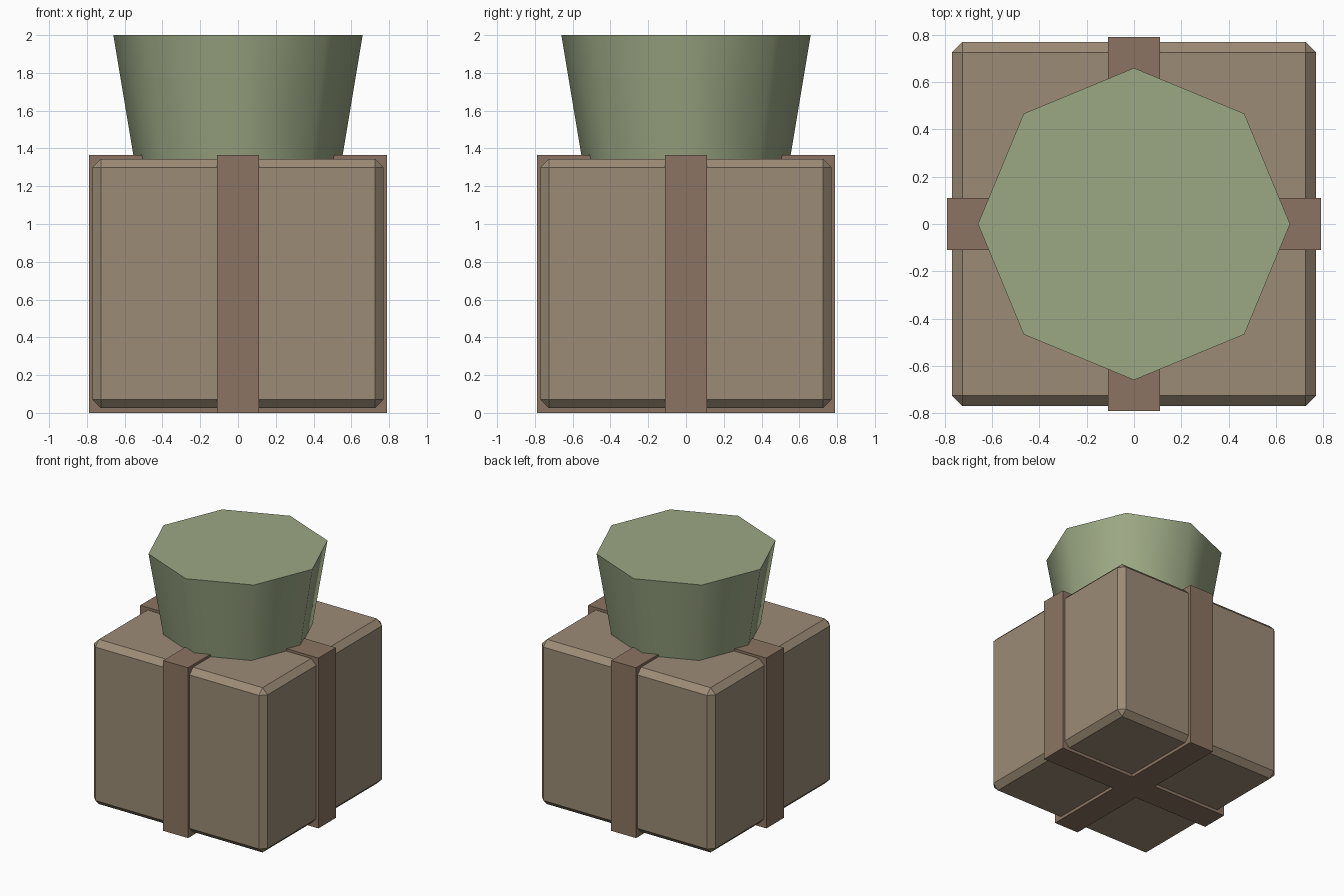
import bpy, bmesh, math
from mathutils import Matrix

if "Cube" in bpy.data.objects:
    bpy.data.objects.remove(bpy.data.objects["Cube"])


def material(name, color):
    m = bpy.data.materials.new(name)
    m.diffuse_color = (*color, 1)
    m.use_nodes = True
    m.node_tree.nodes["Principled BSDF"].inputs["Base Color"].default_value = m.diffuse_color
    return m


def finish(name, bm, mat):
    mesh = bpy.data.meshes.new(name)
    bm.to_mesh(mesh)
    bm.free()
    mesh.materials.append(mat)
    obj = bpy.data.objects.new(name, mesh)
    bpy.context.collection.objects.link(obj)
    return obj


def box(name, size, z, mat, chamfer=0):
    bm = bmesh.new()
    bmesh.ops.create_cube(bm, size=1, matrix=Matrix.Translation((0, 0, z)) @ Matrix.Diagonal((*size, 1)))
    if chamfer:
        bmesh.ops.bevel(bm, geom=bm.edges[:], offset=chamfer, segments=1,
                        affect='EDGES', profile=0.5)
    return finish(name, bm, mat)


wood = material("planter_brown", (0.33, 0.26, 0.18))
band = material("band_brown", (0.26, 0.175, 0.122))
green = material("foliage_green", (0.33, 0.39, 0.23))

# Chamfered body
box("planter_box", (1.54, 1.54, 1.32), 0.685, wood, 0.045)

# Two bands wrapping the body, crossing underneath
box("band_front_back", (0.22, 1.58, 1.365), 0.6825, band)
box("band_left_right", (1.58, 0.22, 1.365), 0.6825, band)

# Flared eight-sided top, smooth around its sides
bm = bmesh.new()
bmesh.ops.create_cone(bm, cap_ends=True, segments=8, radius1=0.55, radius2=0.66,
                      depth=0.66, matrix=Matrix.Translation((0, 0, 1.67)))
foliage = finish("foliage", bm, green)
foliage.data.shade_smooth()
foliage.data.set_sharp_from_angle(angle=math.radians(60))
